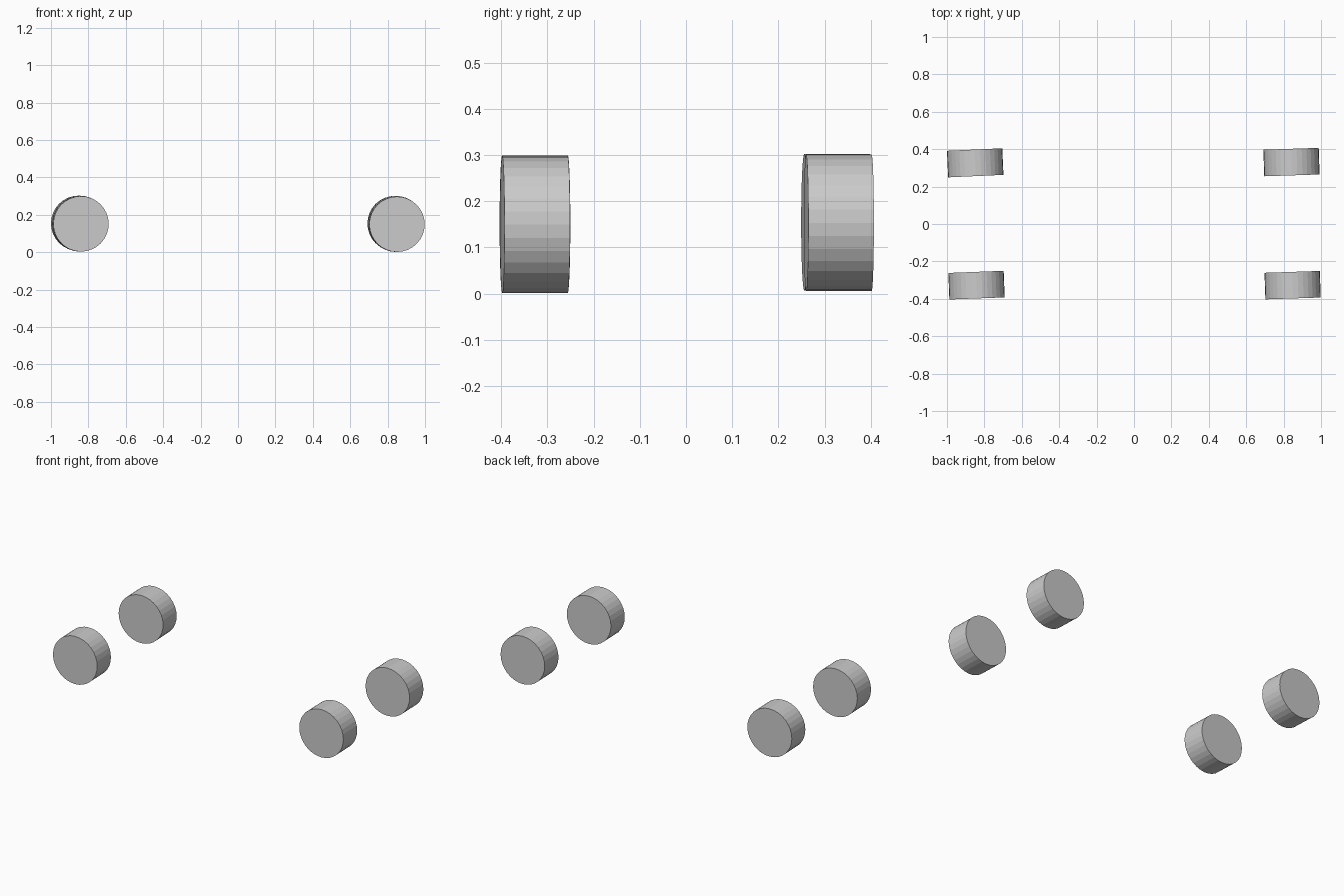
import bpy
from math import radians

if "Cube" in bpy.data.objects:
    bpy.data.objects.remove(bpy.data.objects["Cube"])

RADIUS, WIDTH, SIDES = 0.148, 0.142, 32

# Four loose wheels: name, centre, slight toe angle in degrees
wheels = [
    ("front_left_wheel", (-0.842, -0.327, 0.151), -2.2),
    ("front_right_wheel", (0.848, -0.327, 0.149), -1.9),
    ("back_left_wheel", (-0.849, 0.327, 0.154), -2.6),
    ("back_right_wheel", (0.842, 0.331, 0.153), -1.9),
]


def add_wheel(name, centre, toe):
    # Plain flat-shaded cylinder with its axle along y
    bpy.ops.mesh.primitive_cylinder_add(
        vertices=SIDES, radius=RADIUS, depth=WIDTH, location=centre,
        rotation=(radians(90), 0, radians(-toe)))
    bpy.context.object.name = name


for wheel in wheels:
    add_wheel(*wheel)
